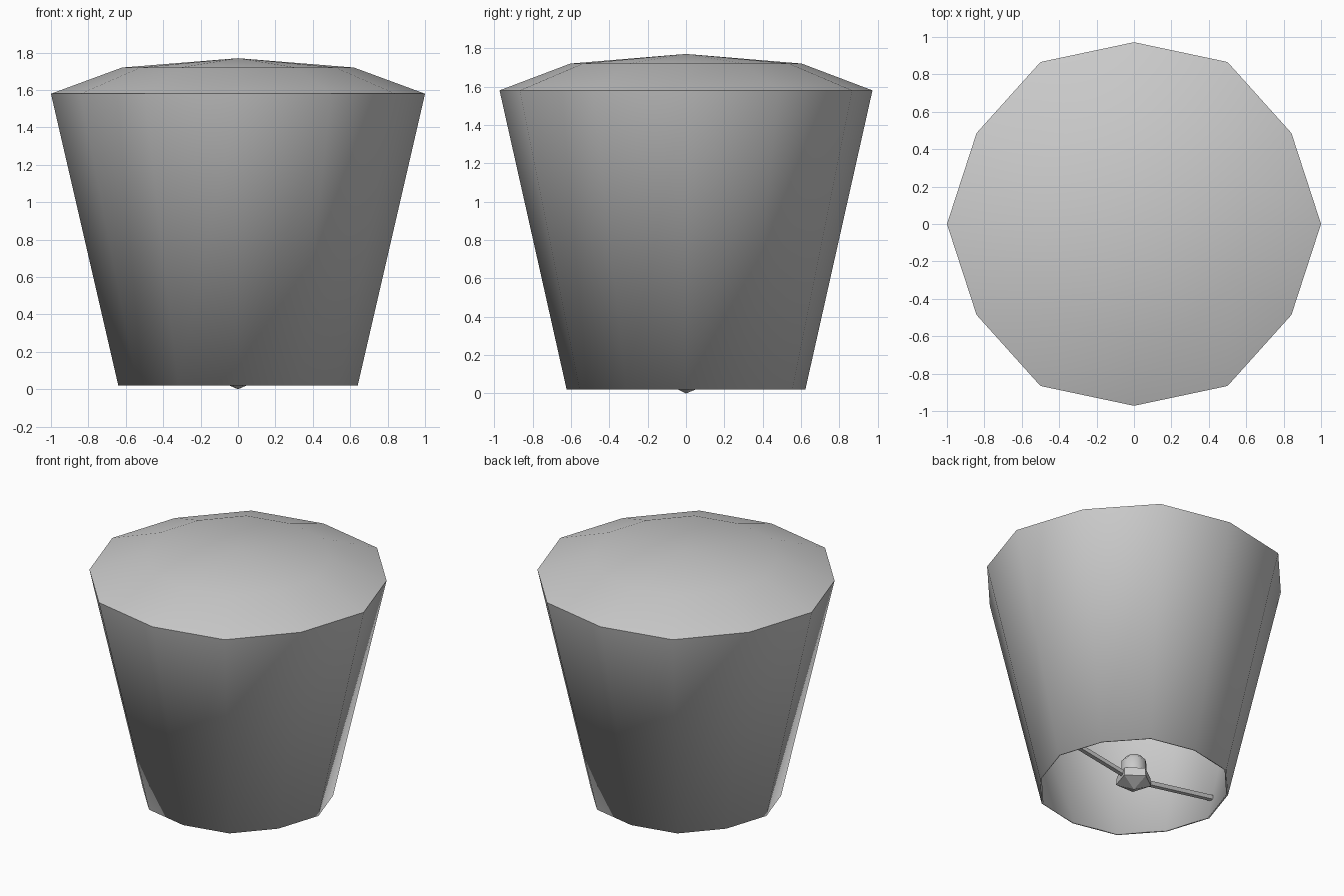
import bpy, bmesh
from math import cos, sin, pi, radians, atan2, hypot

if "Cube" in bpy.data.objects:
    bpy.data.objects.remove(bpy.data.objects["Cube"])


def finish(name, bm, smooth=None):
    bmesh.ops.recalc_face_normals(bm, faces=bm.faces)
    me = bpy.data.meshes.new(name)
    bm.to_mesh(me)
    bm.free()
    ob = bpy.data.objects.new(name, me)
    bpy.context.collection.objects.link(ob)
    bpy.ops.object.select_all(action='DESELECT')
    ob.select_set(True)
    bpy.context.view_layer.objects.active = ob
    if smooth:
        bpy.ops.object.shade_smooth_by_angle(angle=radians(smooth))
    return ob


def lathe(name, profile, sides, start=0.0, squash=1.0, smooth=None):
    """Stack polygon rings; odd corners are pulled in by squash. Radius 0 is a tip."""
    bm = bmesh.new()
    rings = []
    for r, z in profile:
        if r == 0:
            rings.append([bm.verts.new((0, 0, z))] * sides)
            continue
        ring = []
        for i in range(sides):
            a = start + 2 * pi * i / sides
            k = r * (squash if i % 2 else 1.0)
            ring.append(bm.verts.new((k * cos(a), k * sin(a), z)))
        rings.append(ring)
    for lo, hi in zip(rings, rings[1:]):
        for i in range(sides):
            j = (i + 1) % sides
            bm.faces.new(list(dict.fromkeys((lo[i], lo[j], hi[j], hi[i]))))
    return finish(name, bm, smooth)


# Tapered twelve-sided shade, open below, with a shallow domed top
shade = lathe("lamp_shade",
              [(0.64, 0.02), (1.0, 1.58), (0.62, 1.72), (0, 1.77)],
              12, squash=0.972, smooth=40)
# Thin wall
wall = shade.modifiers.new("wall", 'SOLIDIFY')
wall.thickness = 0.012
wall.offset = -1

# Five-sided pointed cap at the bottom centre
lathe("bottom_cap", [(0, 0), (0.12, 0.05), (0.115, 0.11), (0, 0.11)],
      5, start=pi / 2)

# Socket above the cap, with a chamfered top
lathe("socket", [(0, 0.105), (0.085, 0.105), (0.085, 0.2), (0.05, 0.24), (0, 0.24)],
      8, start=pi / 8, smooth=50)

# Two support bars rising from the cap to the shade wall
for side, label in ((1, "right"), (-1, "left")):
    x0, z0, x1, z1 = 0.06, 0.08, 0.66, 0.18
    bm = bmesh.new()
    bmesh.ops.create_cube(bm, size=1)
    bar = finish("support_bar_" + label, bm)
    bar.scale = (hypot(x1 - x0, z1 - z0), 0.03, 0.03)
    bar.location = (side * (x0 + x1) / 2, 0, (z0 + z1) / 2)
    bar.rotation_euler = (0, -side * atan2(z1 - z0, x1 - x0), 0)
